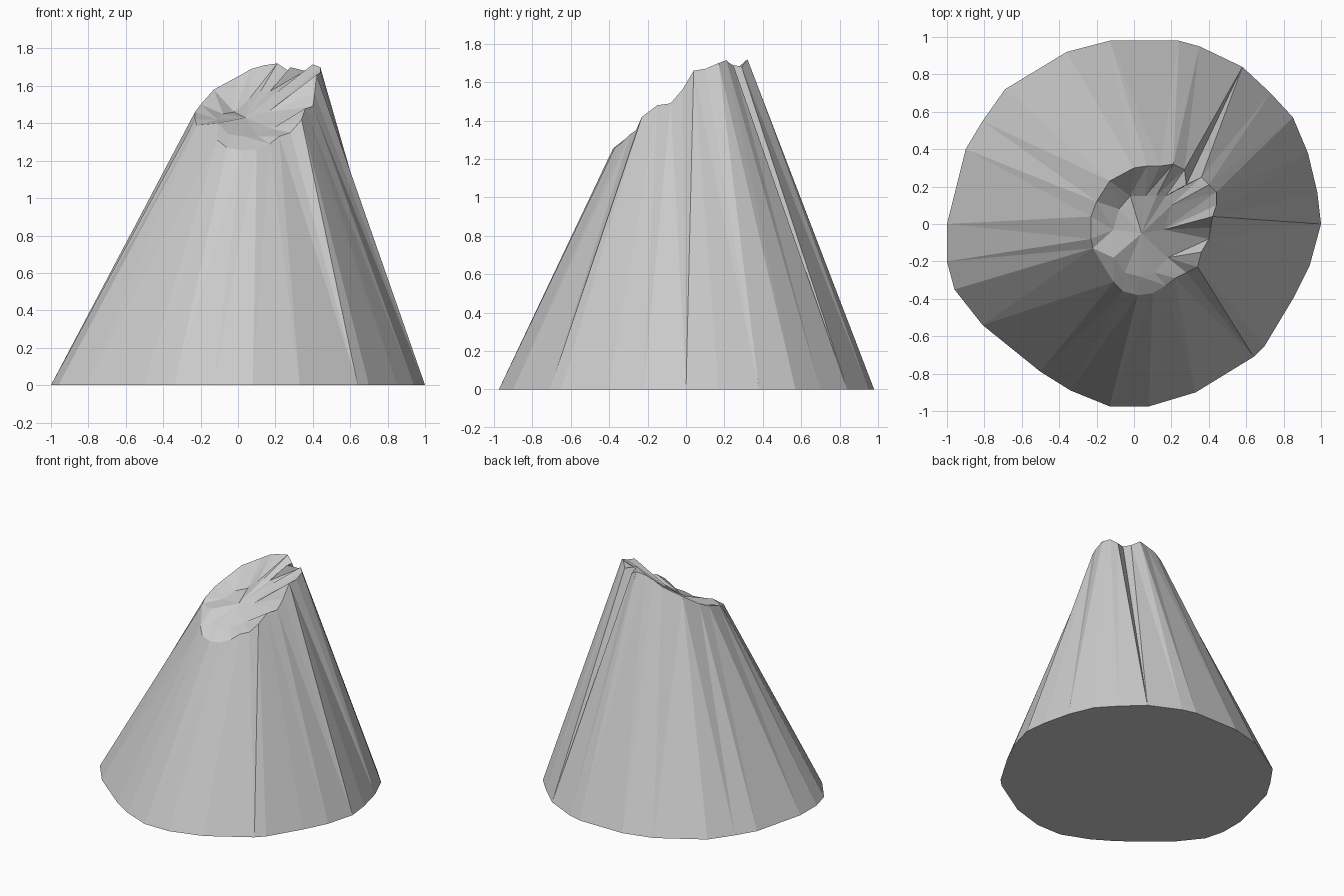
import bpy, bmesh, math

# Irregular ground outline, counter-clockwise from +x
base = [(1, 0, 0), (.98, .17, 0), (.93, .38, 0), (.85, .57, 0), (.73, .70, 0), (.58, .84, 0),
        (.35, .95, 0), (.24, .98, 0), (-.13, .98, 0), (-.36, .92, 0), (-.69, .72, 0),
        (-.81, .55, 0), (-.90, .40, 0), (-1, 0, 0), (-1, -.2, 0), (-.96, -.35, 0),
        (-.81, -.54, 0), (-.5, -.79, 0), (-.34, -.89, 0), (-.13, -.975, 0), (.08, -.975, 0),
        (.33, -.90, 0), (.64, -.71, 0), (.70, -.65, 0), (.85, -.4, 0), (.94, -.22, 0)]

# Slanted, notched crater rim
rim = [(.42, .04, 1.66), (.44, .10, 1.67), (.44, .17, 1.70), (.40, .21, 1.715), (.36, .25, 1.68),
       (.28, .21, 1.70), (.27, .29, 1.68), (.21, .32, 1.72), (.14, .31, 1.71), (.07, .31, 1.69),
       (0, .30, 1.65), (-.13, .23, 1.58), (-.20, .12, 1.5), (-.23, .04, 1.46),
       (-.23, -.08, 1.42), (-.22, -.13, 1.39), (-.11, -.31, 1.31), (-.06, -.36, 1.27),
       (.02, -.38, 1.255), (.10, -.37, 1.26), (.17, -.33, 1.29), (.22, -.29, 1.33),
       (.28, -.26, 1.35), (.34, -.23, 1.42), (.36, -.15, 1.48), (.40, -.08, 1.49), (.41, -.02, 1.56)]

# Edge of the crater floor
floor = [(.16, -.03, 1.46), (.20, .10, 1.56), (.17, .15, 1.57), (.12, .15, 1.57), (.06, .15, 1.53),
         (-.02, .15, 1.46), (-.08, .08, 1.45), (-.11, -.03, 1.42), (-.11, -.18, 1.40),
         (-.05, -.26, 1.34), (.03, -.28, 1.33), (.11, -.26, 1.33), (.18, -.18, 1.37)]


def angles(ring, centre):
    """Unwrapped angle of every ring point around a centre, with the closing point."""
    out = []
    for x, y, z in ring + ring[:1]:
        a = math.atan2(y - centre[1], x - centre[0])
        while out and a < out[-1] - 1:
            a += 2 * math.pi
        out.append(a)
    return out


def bridge(bm, va, aa, vb, ab):
    """Triangulate the band between two rings, zipping by angle."""
    i = j = 0
    while i < len(va) or j < len(vb):
        a0, b0 = va[i % len(va)], vb[j % len(vb)]
        step_a = j == len(vb) or (i < len(va) and aa[i + 1] + aa[i] < ab[j + 1] + ab[j])
        if step_a:
            i += 1
            bm.faces.new((a0, va[i % len(va)], b0))
        else:
            j += 1
            bm.faces.new((a0, vb[j % len(vb)], b0))


bm = bmesh.new()
vb, vr, vf = [[bm.verts.new(p) for p in ring] for ring in (base, rim, floor)]
ab, ar, af = angles(base, (0, 0)), angles(rim, (.1, -.03)), angles(floor, (.04, -.05))

# Outer slopes, crater wall, crater floor and underside
bridge(bm, vb, ab, vr, ar)
bridge(bm, vr, ar, vf, af)
mid = bm.verts.new((.04, -.05, 1.43))
for k, v in enumerate(vf):
    bm.faces.new((v, vf[(k + 1) % len(vf)], mid))
bm.faces.new(vb[::-1])
bmesh.ops.recalc_face_normals(bm, faces=bm.faces)

mesh = bpy.data.meshes.new("volcano_cone")
bm.to_mesh(mesh)
bm.free()
bpy.context.collection.objects.link(bpy.data.objects.new("volcano_cone", mesh))
